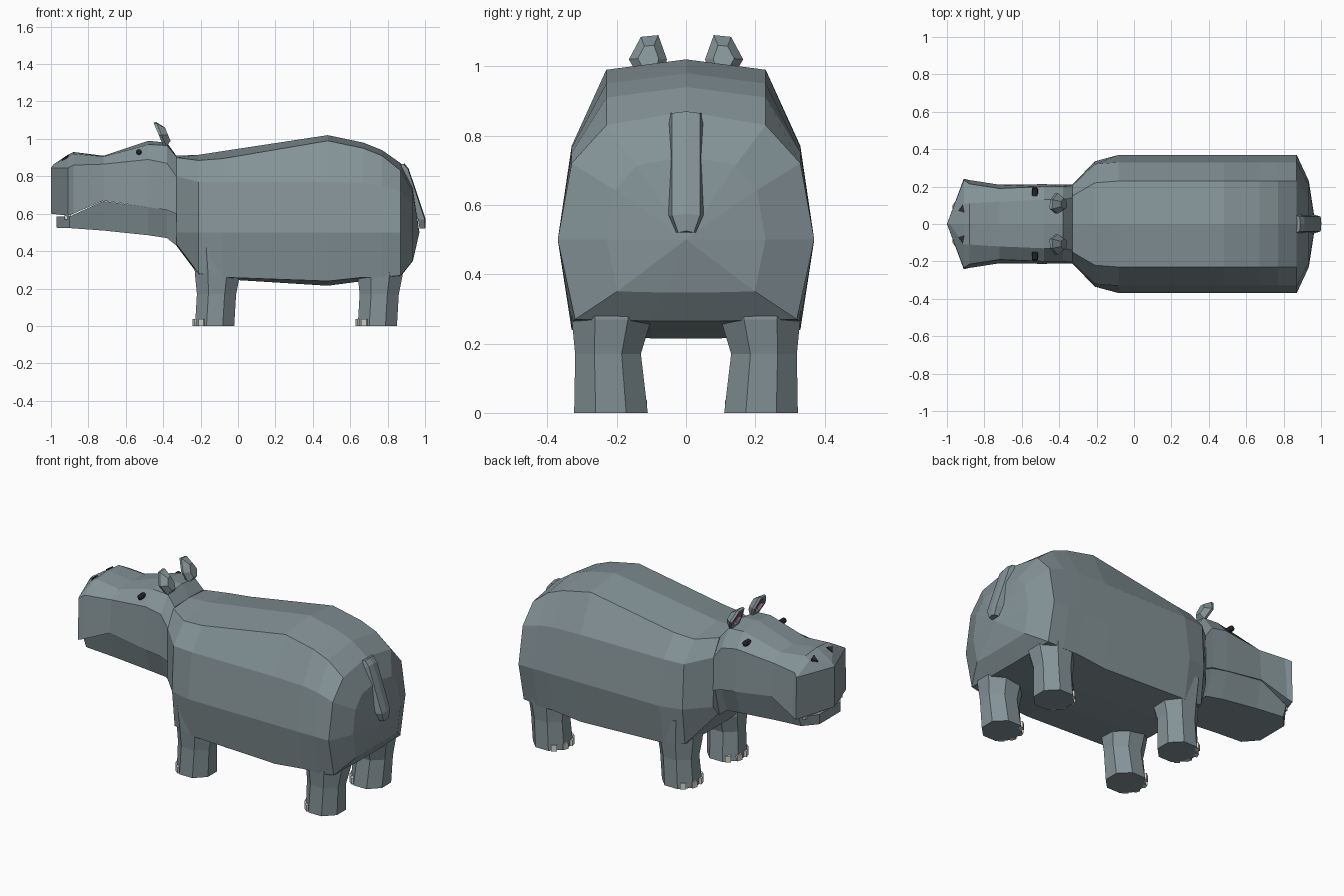
import bpy, bmesh, math
from mathutils import Vector

if "Cube" in bpy.data.objects:
    bpy.data.objects.remove(bpy.data.objects["Cube"])


def material(name, rgb):
    m = bpy.data.materials.new(name)
    m.diffuse_color = (*rgb, 1)
    m.use_nodes = True
    m.node_tree.nodes["Principled BSDF"].inputs["Base Color"].default_value = m.diffuse_color
    return m


HIDE = material("hide", (0.23, 0.29, 0.31))
DARK = material("dark", (0.03, 0.03, 0.035))
PINK = material("pink", (0.35, 0.13, 0.27))
IVORY = material("ivory", (0.7, 0.7, 0.65))


def loft(name, rings, mat=HIDE, cap_start=True, cap_end=True):
    """Skin closed rings of equal length, flat shaded."""
    bm = bmesh.new()
    vs = [[bm.verts.new(p) for p in r] for r in rings]
    n = len(vs[0])
    for a, b in zip(vs, vs[1:]):
        for i in range(n):
            j = (i + 1) % n
            bm.faces.new((a[i], a[j], b[j], b[i]))
    if cap_start:
        bm.faces.new(vs[0])
    if cap_end:
        bm.faces.new(vs[-1])
    bmesh.ops.remove_doubles(bm, verts=bm.verts, dist=1e-4)
    bmesh.ops.recalc_face_normals(bm, faces=bm.faces)
    me = bpy.data.meshes.new(name)
    bm.to_mesh(me)
    bm.free()
    me.materials.append(mat)
    ob = bpy.data.objects.new(name, me)
    bpy.context.collection.objects.link(ob)
    return ob


def sym(x, half):
    """Full ring at x from a half profile running top centre to bottom centre."""
    full = half + [(-y, z) for y, z in reversed(half[1:-1])]
    return [(x, y, z) for y, z in full]


def box(name, c, size, mat, yaw=0):
    sx, sy, sz = (s / 2 for s in size)
    ca, sa = math.cos(yaw), math.sin(yaw)
    ring = [(sx, sy), (-sx, sy), (-sx, -sy), (sx, -sy)]
    return loft(name, [[(c[0] + x * ca - y * sa, c[1] + x * sa + y * ca, c[2] + z)
                        for x, y in ring] for z in (-sz, sz)], mat)


# Body: x, top z, ridge y/z, shoulder y/z, widest y, low y/z, belly z
body = [
    (-0.33, 0.91, 0.15, 0.90, 0.205, 0.80, 0.21, 0.16, 0.44, 0.43),
    (-0.21, 0.915, 0.22, 0.885, 0.32, 0.77, 0.335, 0.31, 0.28, 0.27),
    (-0.08, 0.935, 0.23, 0.895, 0.33, 0.77, 0.37, 0.33, 0.26, 0.25),
    (0.48, 1.02, 0.23, 0.99, 0.33, 0.77, 0.37, 0.33, 0.24, 0.215),
    (0.67, 0.98, 0.23, 0.95, 0.33, 0.765, 0.37, 0.33, 0.26, 0.24),
    (0.77, 0.94, 0.23, 0.91, 0.33, 0.75, 0.37, 0.33, 0.26, 0.25),
    (0.87, 0.87, 0.23, 0.83, 0.33, 0.72, 0.37, 0.32, 0.27, 0.265),
]
rings = [sym(x, [(0, t), (ry, rz), (hy, hz), (wy, 0.5), (ly, lz), (0.1, b), (0, b)])
         for x, t, ry, rz, hy, hz, wy, ly, lz, b in body]
rings.append([(0.935, y * 0.62, 0.5 + (z - 0.5) * 0.65) for _, y, z in rings[-1]])
rings.append([(0.97, 0, 0.5)] * len(rings[0]))
loft("body", rings, cap_end=False)

# Head with wedge-shaped muzzle: x, top z, brow y/z, cheek y/z, lip y/z
head = [
    (-0.33, 0.91, 0.14, 0.905, 0.205, 0.80, 0.21, 0.60),
    (-0.38, 0.98, 0.13, 0.965, 0.20, 0.87, 0.21, 0.62),
    (-0.48, 0.99, 0.13, 0.97, 0.20, 0.89, 0.213, 0.635),
    (-0.72, 0.91, 0.12, 0.905, 0.19, 0.865, 0.21, 0.67),
    (-0.88, 0.93, 0.11, 0.92, 0.215, 0.86, 0.235, 0.60),
    (-0.91, 0.915, 0.11, 0.90, 0.235, 0.845, 0.242, 0.59),
]
rings = [sym(x, [(0, t), (by, bz), (cy, cz), (ly, lz), (0, lz)])
         for x, t, by, bz, cy, cz, ly, lz in head]
rings.append([(-1.0 + 0.015 * (z > 0.88), 0, 0.6 if z < 0.7 else 0.865 if z > 0.88 else 0.845)
              for _, y, z in rings[-1]])
loft("head", rings, cap_end=False)

# Lower jaw: x, top y/z, bottom y/z
jaw = [(-0.33, 0.205, 0.66, 0.15, 0.43), (-0.38, 0.207, 0.64, 0.15, 0.47),
       (-0.48, 0.209, 0.635, 0.16, 0.485), (-0.72, 0.205, 0.668, 0.17, 0.51),
       (-0.90, 0.20, 0.585, 0.175, 0.523), (-0.97, 0.10, 0.585, 0.10, 0.525)]
loft("lower_jaw", [sym(x, [(0, tz), (ty, tz), (by, bz), (0, bz)])
                   for x, ty, tz, by, bz in jaw])

# Tail: x centre, z, half width, half thickness
tail = [(0.865, 0.865, 0.05, 0.02), (0.895, 0.835, 0.05, 0.015),
        (0.98, 0.57, 0.05, 0.018), (0.985, 0.52, 0.028, 0.014)]
loft("tail", [[(x - t, -w, z), (x - t, w, z), (x + t, w * 0.8, z),
               (x + t * 1.2, 0, z + 0.005), (x + t, -w * 0.8, z)] for x, z, w, t in tail])


# Legs with toenails: z, x range relative to leg, y range
def leg(name, x, side):
    levels = [(0, -0.11, 0.10, 0.11, 0.323), (0.17, -0.10, 0.11, 0.13, 0.32),
              (0.27, -0.11, 0.13, 0.10, 0.33), (0.42, -0.12, 0.12, 0.10, 0.34)]
    rings = []
    for z, x0, x1, y0, y1 in levels:
        rings.append([(x + (x0 + x1) / 2 + (x1 - x0) / 2 * 1.08 * math.cos(a),
                       side * ((y0 + y1) / 2 + (y1 - y0) / 2 * 1.08 * math.sin(a)), z)
                      for a in [math.radians(22.5 + 45 * i) for i in range(8)]])
    loft(name + "_leg", rings)
    for k, deg in enumerate((-52, -18, 18, 52)):
        a = math.pi + math.radians(deg)
        c = (x - 0.005 + 0.107 * math.cos(a), side * 0.2165 + 0.107 * math.sin(a), 0.018)
        box(f"{name}_toenail_{k}", c, (0.022, 0.034, 0.036), IVORY, a)


for s, label in ((1, "left"), (-1, "right")):
    leg("front_" + label, -0.12, s)
    leg("hind_" + label, 0.75, s)

    # Ear: tilted shell with an inset pink hollow facing forward
    outline = [(0.07, 0.96), (0.055, 1.02), (0.08, 1.09), (0.13, 1.085), (0.165, 1.02), (0.13, 0.96)]
    cen = Vector((0.108, 1.025))

    def ear_ring(scale, dx):
        pts = [cen + (Vector(p) - cen) * scale for p in outline]
        return [(-0.41 + dx - (p.y - 1.0) * 0.42, s * p.x, p.y) for p in pts]

    loft("ear_" + label, [ear_ring(0.55, 0.045), ear_ring(1, 0.01), ear_ring(0.95, -0.005),
                          ear_ring(0.65, -0.005), ear_ring(0.5, 0.015)])
    loft("inner_ear_" + label, [ear_ring(0.66, -0.003), ear_ring(0.45, 0.012)], PINK, cap_start=False)

    # Eye
    loft("eye_" + label, [[(-0.53 + r * math.cos(i * math.pi / 4), s * y,
                            0.93 + r * math.sin(i * math.pi / 4)) for i in range(8)]
                          for r, y in ((0.016, 0.15), (0.016, 0.19), (0.008, 0.197))], DARK)

    # Nostril
    loft("nostril_" + label, [[(-0.905, s * 0.06, z + 0.005), (-0.94, s * 0.07, z - 0.02),
                               (-0.915, s * 0.105, z - 0.005)] for z in (0.88, 0.912)], DARK)

    # Tusk
    box("tusk_" + label, (-0.91, s * 0.165, 0.59), (0.035, 0.03, 0.04), IVORY)
